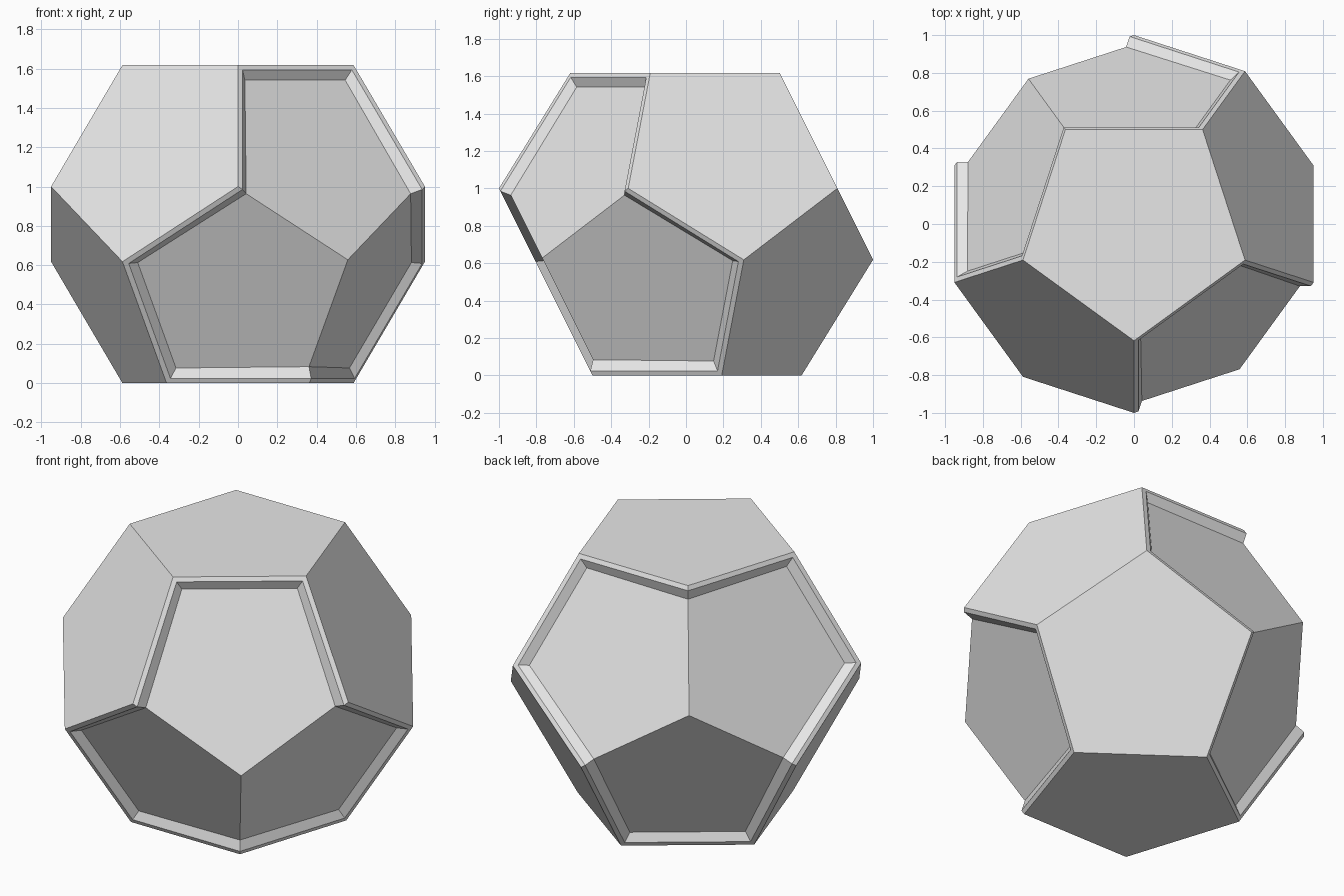
import bpy, bmesh
from math import sin, cos, radians, sqrt, atan2
from mathutils import Vector

RIM, WALL, DEPTH = 0.027, 0.039, 0.04
PHI = (1 + sqrt(5)) / 2
HALF = PHI / 2                      # distance from centre to a face

cube = bpy.data.objects.get("Cube")
if cube:
    bpy.data.objects.remove(cube, do_unlink=True)


def ring(radius, z, start):
    return [Vector((radius * cos(radians(start + 72 * i)),
                    radius * sin(radians(start + 72 * i)), z)) for i in range(5)]


# Dodecahedron corners and face directions about the centre
upper = ring(1 / PHI, HALF, -90) + ring(1, HALF - 1 / PHI, -90)
corners = upper + [-v for v in upper]
normals = [Vector((0, 0, 1))] + ring(2 / sqrt(5), 1 / sqrt(5), -54)
normals += [-n for n in normals]


def face_loop(n):
    """Corner indices of the face along n, counter-clockwise."""
    ids = [i for i, v in enumerate(corners) if v.dot(n) > HALF - 0.01]
    u = (corners[ids[0]] - n * HALF).normalized()
    w = n.cross(u)
    return sorted(ids, key=lambda i: atan2(corners[i].dot(w), corners[i].dot(u)))


loops = [face_loop(n) for n in normals]

# Two opposite corners, each with its three faces sunk as one panel
pit = Vector((cos(radians(-54)), sin(radians(-54)), HALF - 1)).normalized()
pit.z = -abs(pit.z)
groups = [[k for k in range(12) if normals[k].dot(pit) * s > 0.7] for s in (1, -1)]

bm = bmesh.new()


def add(points):
    bm.faces.new([bm.verts.new(p) for p in points])


def sunk_face(k, group):
    ids, n = loops[k], normals[k]
    mates = [j for j in group if j != k]

    def folded(a, b):
        return any(a in loops[j] and b in loops[j] for j in mates)

    def inset(i, width):
        a, b, c = ids[i - 1], ids[i], ids[(i + 1) % 5]
        v = corners[b]
        back = (corners[a] - v).normalized()
        ahead = (corners[c] - v).normalized()
        wb = 0 if folded(a, b) else width
        wa = 0 if folded(b, c) else width
        return v + (ahead * wb + back * wa) / sin(radians(108))

    def sink(i):
        total = sum((normals[j] for j in group if ids[i] in loops[j]), Vector())
        return inset(i, RIM + WALL) - total * (DEPTH / total.dot(n))

    outer = [corners[i] for i in ids]
    lip = [inset(i, RIM) for i in range(5)]
    floor = [sink(i) for i in range(5)]
    add(floor)
    for i in range(5):
        j = (i + 1) % 5
        if not folded(ids[i], ids[j]):
            add([outer[i], outer[j], lip[j], lip[i]])      # flat rim
            add([lip[i], lip[j], floor[j], floor[i]])      # sloping wall


for k in range(12):
    group = next((g for g in groups if k in g), None)
    if group:
        sunk_face(k, group)
    else:
        add([corners[i] for i in loops[k]])

bmesh.ops.remove_doubles(bm, verts=bm.verts[:], dist=0.0005)
bmesh.ops.recalc_face_normals(bm, faces=bm.faces[:])
bmesh.ops.translate(bm, verts=bm.verts[:], vec=(0, 0, HALF))

mesh = bpy.data.meshes.new("panelled_dodecahedron")
bm.to_mesh(mesh)
bm.free()
body = bpy.data.objects.new("panelled_dodecahedron", mesh)
bpy.context.collection.objects.link(body)

# Plain grey finish
grey = bpy.data.materials.new("light_grey")
grey.use_nodes = True
colour = (0.8, 0.8, 0.8, 1)
grey.diffuse_color = colour
grey.node_tree.nodes["Principled BSDF"].inputs["Base Color"].default_value = colour
mesh.materials.append(grey)
